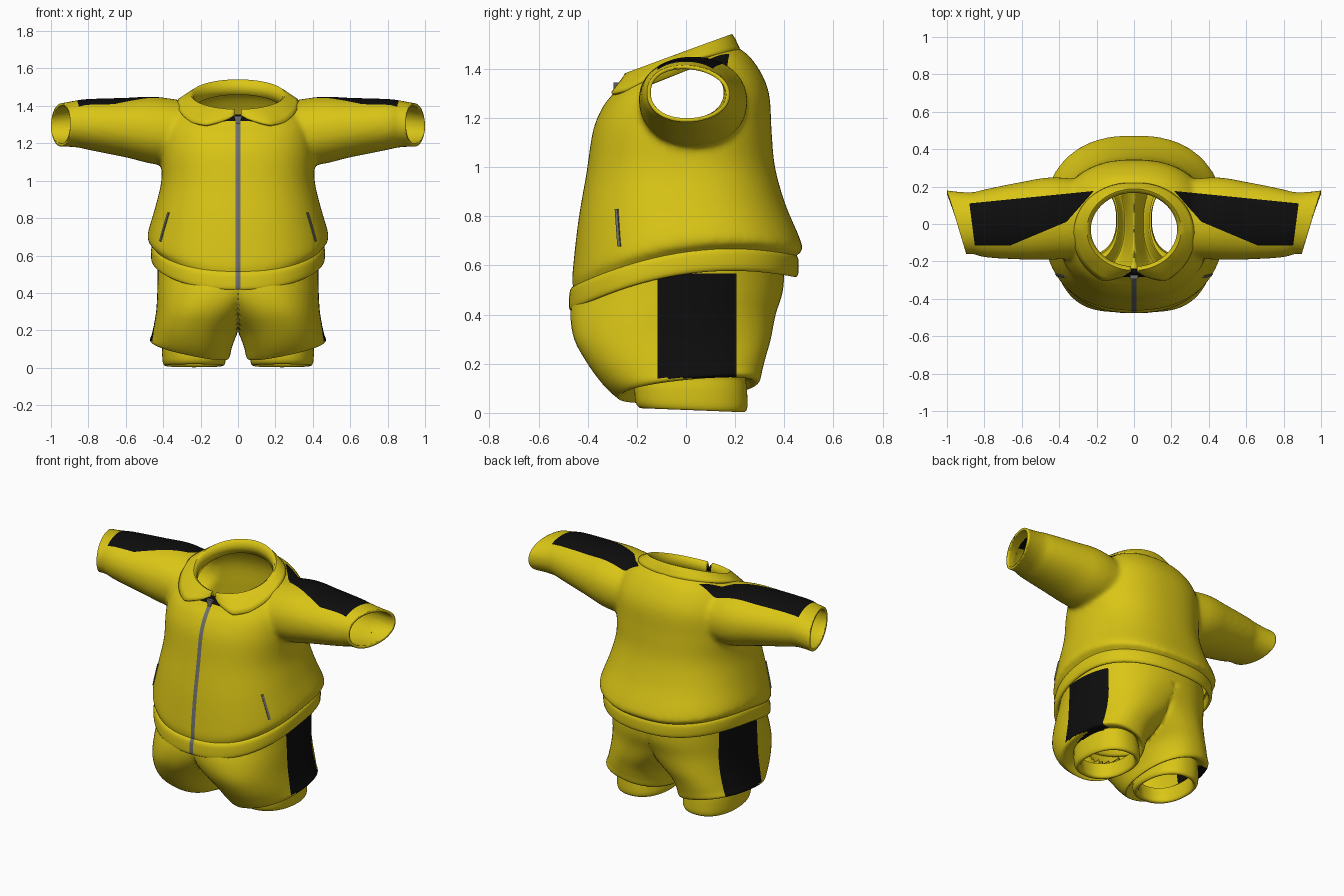
import bpy, bmesh, math
from mathutils import Vector
from mathutils.bvhtree import BVHTree

if "Cube" in bpy.data.objects:
    bpy.data.objects.remove(bpy.data.objects["Cube"])

def material(name, rgb):
    m = bpy.data.materials.new(name)
    m.diffuse_color = (*rgb, 1)
    m.use_nodes = True
    m.node_tree.nodes["Principled BSDF"].inputs["Base Color"].default_value = m.diffuse_color
    return m

MATS = [material("yellow cloth", (0.70, 0.56, 0.008)),
        material("black stripe", (0.004, 0.004, 0.004)),
        material("grey zip", (0.16, 0.16, 0.155))]

def finish(bm, name):
    me = bpy.data.meshes.new(name)
    bm.to_mesh(me)
    bm.free()
    for m in MATS:
        me.materials.append(m)
    ob = bpy.data.objects.new(name, me)
    bpy.context.collection.objects.link(ob)
    for p in me.polygons:
        p.use_smooth = True
    return ob

def solidify(ob, t, offset=-1):
    m = ob.modifiers.new("thickness", 'SOLIDIFY')
    m.thickness, m.offset = t, offset

def spline_rows(rows, n):
    """Catmull-Rom rows between the key rows."""
    out = []
    for i in range(len(rows) - 1):
        a, b, c, d = (rows[max(i - 1, 0)], rows[i], rows[i + 1], rows[min(i + 2, len(rows) - 1)])
        for k in range(n):
            t = k / n
            out.append([q + 0.5 * t * (r - p + t * (2*p - 5*q + 4*r - s + t * (3*(q - r) + s - p)))
                        for p, q, r, s in zip(a, b, c, d)])
    return out + [list(rows[-1])]

def loft(bm, rows, n=4, segs=72, power=2.3, caps=False, place=lambda x, y, z: (x, y, z)):
    """Rows: height, hem curve, y slope, x slope, centre x, half width, front y, back y."""
    rings = []
    for z0, k, s, tx, cx, rx, yf, yb in spline_rows(rows, n):
        ring = []
        for i in range(segs):
            a = 2 * math.pi * (i + 0.5) / segs
            c, q = math.cos(a), math.sin(a)
            x = rx * math.copysign(abs(c) ** (2 / power), c)
            y = (yf + yb) / 2 + (yb - yf) / 2 * math.copysign(abs(q) ** (2 / power), q)
            z = z0 + k * (0.141 * y - 0.38 * y * y) + s * y + tx * x
            ring.append(bm.verts.new(place(cx + x, y, z)))
        rings.append(ring)
    for a, b in zip(rings, rings[1:]):
        for i in range(segs):
            j = (i + 1) % segs
            bm.faces.new((a[i], a[j], b[j], b[i]))
    if caps:
        bm.faces.new(rings[0])
        bm.faces.new(rings[-1])
    bmesh.ops.recalc_face_normals(bm, faces=bm.faces[:])

def cut(bm, co, no, clear=False):
    bmesh.ops.bisect_plane(bm, geom=bm.verts[:] + bm.edges[:] + bm.faces[:], dist=1e-5,
                           plane_co=co, plane_no=no, clear_outer=clear)

ZIP = 0.013
def cut_zip(bm):
    for s in (-1, 1):
        cut(bm, (s * ZIP, 0, 0), (1, 0, 0))

def is_zip(c):
    return abs(c.x) < ZIP and c.y < -0.15

# jacket: torso and sleeves blended into one skin
bm = bmesh.new()
loft(bm, [(.59, 1, 0, 0, 0, .44, -.455, .435),
          (.65, 1, 0, 0, 0, .447, -.457, .442),
          (.675, 1, 0, 0, 0, .478, -.463, .475),
          (.72, .9, 0, 0, 0, .482, -.46, .465),
          (.85, .5, 0, 0, 0, .445, -.438, .405),
          (1.0, .2, 0, 0, 0, .41, -.405, .362),
          (1.15, 0, 0, 0, 0, .41, -.378, .348),
          (1.28, 0, .1, 0, 0, .40, -.338, .335),
          (1.37, 0, .25, 0, 0, .36, -.30, .27),
          (1.425, 0, .32, 0, 0, .29, -.27, .205),
          (1.44, 0, .35, 0, 0, .25, -.25, .185)], caps=True, power=2.35)
for s in (-1, 1):
    loft(bm, [(x, 0, 0, 0, (zb + zt) / 2, (zt - zb) / 2, yf, yb) for x, zb, zt, yf, yb in
              [(.15, 1.08, 1.40, -.17, .22), (.42, 1.085, 1.447, -.19, .25),
               (.6, 1.125, 1.443, -.19, .225), (.8, 1.165, 1.437, -.178, .185),
               (.86, 1.178, 1.43, -.16, .17), (.96, 1.183, 1.412, -.165, .175),
               (1.09, 1.18, 1.395, -.165, .195)]],
         power=2.1, caps=True, place=lambda x, y, z: (s * z, y, x))
tmp = finish(bm, "jacket_blend")
r = tmp.modifiers.new("blend", 'REMESH')
r.mode, r.voxel_size = 'VOXEL', 0.014
sm = tmp.modifiers.new("soften", 'SMOOTH')
sm.factor, sm.iterations = 0.5, 8
me = bpy.data.meshes.new_from_object(tmp.evaluated_get(bpy.context.evaluated_depsgraph_get()))
bpy.data.objects.remove(tmp)
bm = bmesh.new()
bm.from_mesh(me)

# openings at the cuffs, neck and waist
for s in (-1, 1):
    cut(bm, (s * .948, .01, 1.3), (s, -.3, 0), True)

def opening(c):
    neck = (c.x / .245) ** 2 + ((c.y + .03) / .212) ** 2 < 1 and c.z > 1.2
    return neck or c.z < .625 + .141 * c.y - .38 * c.y ** 2
bmesh.ops.delete(bm, geom=[f for f in bm.faces if opening(f.calc_center_median())], context='FACES')

# sleeve stripes bounded by straight lines a*x + b*y < d, zip down the front
LINES = [(.1, 1, .198), (0, -1, .115), (-.42, -1, -.163), (-1.13, -1, -.419), (1, -.13, .866)]
cut_zip(bm)
for a, b, d in LINES:
    for s in (-1, 1):
        n = Vector((s * a, b, 0))
        cut(bm, n * d / n.length_squared, n)
bm.normal_update()
for f in bm.faces:
    c = f.calc_center_median()
    f.material_index = 0
    if c.z > 1.32 and f.normal.z > .1 and all(a * abs(c.x) + b * c.y < d for a, b, d in LINES):
        f.material_index = 1
    elif abs(c.x) < .15 and c.y < -.2 and c.z > 1.315:
        f.material_index = 1
    elif is_zip(c):
        f.material_index = 2
tree = BVHTree.FromBMesh(bm)
jacket = finish(bm, "jacket")
solidify(jacket, .016)

# jacket hem band
bm = bmesh.new()
loft(bm, [(.62, 1, 0, 0, 0, .432, -.445, .428), (.572, 1, 0, 0, 0, .44, -.452, .435),
          (.566, 1, 0, 0, 0, .454, -.468, .448), (.585, 1, 0, 0, 0, .464, -.477, .458),
          (.635, 1, 0, 0, 0, .464, -.475, .458), (.655, 1, 0, 0, 0, .455, -.468, .45),
          (.662, 1, 0, 0, 0, .44, -.452, .435)], power=2.35)
cut_zip(bm)
for f in bm.faces:
    f.material_index = 2 if is_zip(f.calc_center_median()) else 0
finish(bm, "hem_band")

# collar: folded strip with two front points; keys are angle, spread, drop
KEYS = [(-86, 1.05, .035), (-62, 1.46, .088), (-45, 1.42, .088), (0, 1.3, .03), (90, 1.17, .065)]
def collar_key(a):
    for (a0, s0, d0), (a1, s1, d1) in zip(KEYS, KEYS[1:]):
        if a <= a1:
            t = (a - a0) / (a1 - a0)
            return s0 + t * (s1 - s0), d0 + t * (d1 - d0)
    return KEYS[-1][1:]

bm = bmesh.new()
cols = []
for i in range(87):
    deg = -86 + 352 * i / 86
    spread, drop = collar_key(deg if deg <= 90 else 180 - deg)
    a = math.radians(deg)
    ex, ey = .245 * math.cos(a), .21 * math.sin(a)
    top = 1.455 + .38 * ey
    prof = [(.98, -.075), (.97, -.03), (1.0, -.004), (1.03, 0)]
    prof += [(1.03 + (spread - 1.03) * t, -drop * t ** 1.1) for t in (.25, .5, .75, 1)]
    cols.append([bm.verts.new((ex * k, ey * k - .03, top + dz)) for k, dz in prof])
for a, b in zip(cols, cols[1:]):
    for j in range(len(a) - 1):
        bm.faces.new((a[j], b[j], b[j + 1], a[j + 1]))
bmesh.ops.recalc_face_normals(bm, faces=bm.faces[:])
solidify(finish(bm, "collar"), .014, 0)

# zip pull at the throat
bm = bmesh.new()
bmesh.ops.create_cube(bm, size=1)
for v in bm.verts:
    v.co = (v.co.x * (.045 if v.co.z > 0 else .02), v.co.y * .02 - .284, v.co.z * .04 + 1.325)
for f in bm.faces:
    f.material_index = 2
finish(bm, "zip_pull")

# pocket welts laid on the jacket surface
for s in (-1, 1):
    bm = bmesh.new()
    rows = []
    for i in range(9):
        t = i / 8
        guess = Vector((s * (.375 + .06 * t), -.285, .83 - .15 * t))
        p, n, _, _ = tree.find_nearest(guess)
        side = n.cross(Vector((0, 0, 1))).normalized() * .007
        rows.append([bm.verts.new(p + q) for q in
                     (-side - n * .004, -side + n * .006, side + n * .006, side - n * .004)])
    for a, b in zip(rows, rows[1:]):
        for j in range(4):
            bm.faces.new((a[j], a[(j + 1) % 4], b[(j + 1) % 4], b[j]))
    bm.faces.new(rows[0])
    bm.faces.new(rows[-1])
    bmesh.ops.recalc_face_normals(bm, faces=bm.faces[:])
    for f in bm.faces:
        f.material_index = 2
    finish(bm, "pocket_right" if s > 0 else "pocket_left")

# trousers: one leg clipped at the middle, with a turned-in hem and inner cuff
bm = bmesh.new()
loft(bm, [(.62, 0, 0, 0, 0, .43, -.42, .40), (.5, 0, 0, 0, .03, .40, -.455, .395),
          (.4, 0, 0, 0, .10, .332, -.47, .365), (.3, 0, 0, .03, .17, .267, -.455, .345),
          (.22, 0, .03, .08, .22, .228, -.405, .325), (.15, 0, .07, .15, .245, .215, -.345, .31),
          (.103, 0, .1, .2, .257, .213, -.29, .30), (.095, 0, .1, .2, .252, .195, -.265, .28),
          (.13, 0, .05, .1, .245, .16, -.21, .245), (.10, 0, 0, 0, .24, .166, -.21, .248),
          (.035, 0, -.04, 0, .235, .168, -.205, .25), (.012, 0, -.04, 0, .235, .155, -.185, .235),
          (.03, 0, -.03, 0, .235, .14, -.16, .21), (.12, 0, 0, 0, .235, .145, -.17, .21)],
     power=2.25, place=lambda x, y, z: (max(x, 0), y, z))
bmesh.ops.delete(bm, geom=[f for f in bm.faces if all(v.co.x < 1e-5 for v in f.verts)], context='FACES')
for y in (-.115, .205):
    cut(bm, (0, y, 0), (0, 1, 0))
for f in bm.faces:
    c = f.calc_center_median()
    f.material_index = 1 if c.x > .37 and -.115 < c.y < .205 and .142 < c.z < .58 else 0
trousers = finish(bm, "trousers")
mir = trousers.modifiers.new("mirror", 'MIRROR')
mir.merge_threshold = 0.001

# smooth shading with sharp rims
bpy.ops.object.select_all(action='SELECT')
bpy.context.view_layer.objects.active = jacket
bpy.ops.object.shade_smooth_by_angle(angle=math.radians(50))
